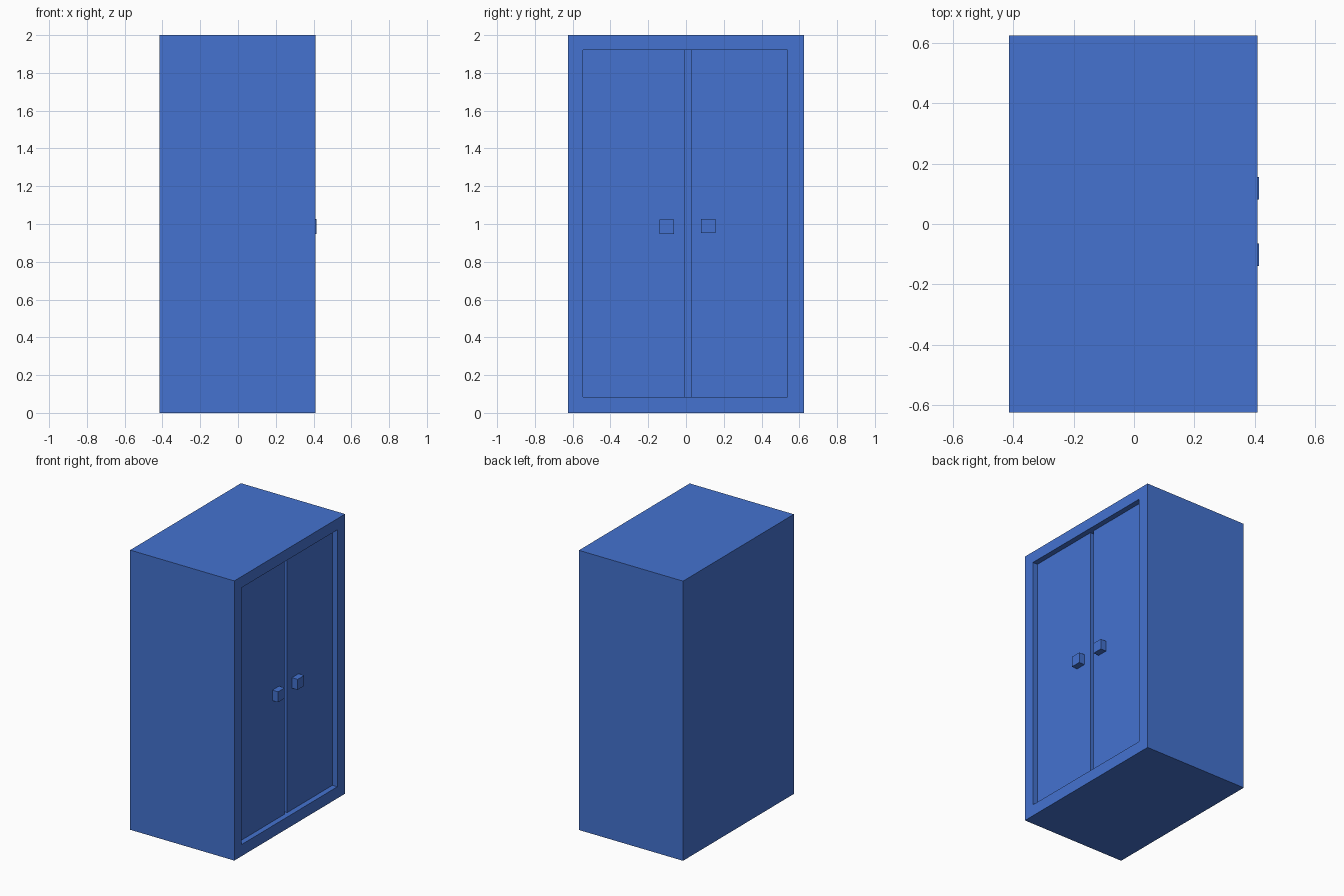
import bpy
import bmesh

cube = bpy.data.objects.get("Cube")
if cube:
    bpy.data.objects.remove(cube, do_unlink=True)

BLUE = (0.058, 0.17, 0.63, 1)
blue = bpy.data.materials.new("cabinet blue")
blue.use_nodes = True
blue.diffuse_color = BLUE
blue.node_tree.nodes["Principled BSDF"].inputs["Base Color"].default_value = BLUE

# Main levels along x, and the door opening
BACK, FRONT = -0.415, 0.409
DOOR_FRONT, DOOR_BACK = 0.37, 0.33
OPEN_Y, OPEN_Z = (-0.546, 0.538), (0.083, 1.92)


def box_mesh(x, y, z):
    bm = bmesh.new()
    bmesh.ops.create_cube(bm, size=1)
    for v in bm.verts:
        v.co = [lim[int(c > 0)] for lim, c in zip((x, y, z), v.co)]
    return bm


def finish(name, bm):
    mesh = bpy.data.meshes.new(name)
    bm.to_mesh(mesh)
    bm.free()
    mesh.materials.append(blue)
    obj = bpy.data.objects.new(name, mesh)
    bpy.context.collection.objects.link(obj)
    return obj


# Carcass with a rectangular recess in its door side
bm = box_mesh((BACK, FRONT), (-0.626, 0.626), (0, 2))
bm.normal_update()
face = max(bm.faces, key=lambda f: f.normal.x)
for depth_x in (FRONT, DOOR_BACK):
    bmesh.ops.inset_region(bm, faces=[face], thickness=0.02)
    for v in face.verts:
        v.co = (depth_x, OPEN_Y[int(v.co.y > 0)], OPEN_Z[int(v.co.z > 1)])
finish("carcass", bm)

# Two doors with a narrow gap between them
finish("right_door", box_mesh((DOOR_BACK, DOOR_FRONT), (OPEN_Y[0], -0.004), OPEN_Z))
finish("left_door", box_mesh((DOOR_BACK, DOOR_FRONT), (0.027, OPEN_Y[1]), OPEN_Z))

# Square door knobs
for name, y, z in (("right_knob", -0.102, 0.985), ("left_knob", 0.118, 0.99)):
    r = 0.0375
    finish(name, box_mesh((DOOR_FRONT, 0.415), (y - r, y + r), (z - r, z + r)))
